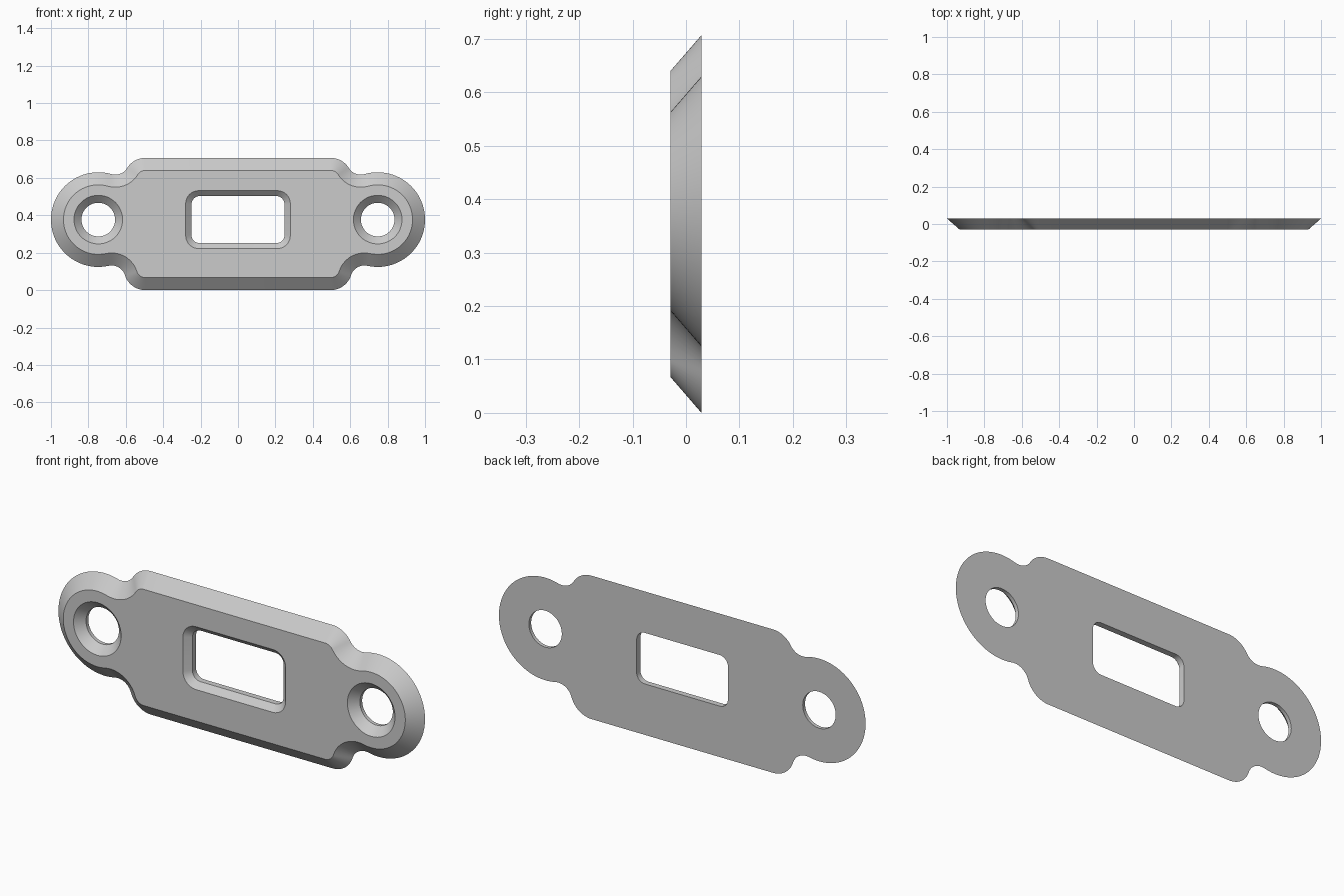
import bpy, bmesh
from math import atan2, cos, sin, pi, sqrt, radians
from mathutils import Vector

cube = bpy.data.objects.get("Cube")
if cube:
    bpy.data.objects.remove(cube)

HALF = 0.029          # half the plate thickness
HEIGHT = 0.707        # height of the middle body
MID = 0.377           # height of the hole and window centres
END_X = 0.747         # hole centre distance from the middle
END_R, CORNER_R, NECK_R = 0.253, 0.115, 0.075


def arc(centre, radius, start, end, steps):
    """Points on an arc, with both ends."""
    return [Vector((centre.x + radius * cos(start + (end - start) * i / steps),
                    centre.y + radius * sin(start + (end - start) * i / steps)))
            for i in range(steps + 1)]


def heading(a, b):
    return atan2(b.y - a.y, b.x - a.x)


def neck_centre(corner, end, side):
    """Centre of the hollow fillet touching the corner and the round end."""
    d1, d2 = END_R + NECK_R, CORNER_R + NECK_R
    gap = end - corner
    u = gap.normalized()
    a = (d2 * d2 - d1 * d1 + gap.length_squared) / (2 * gap.length)
    return corner + u * a + Vector((-u.y, u.x)) * side * sqrt(d2 * d2 - a * a)


def plate_outline(inset):
    """Closed outline, moved inwards by inset."""
    end = Vector((END_X, MID))
    top = Vector((0.495, HEIGHT - CORNER_R))
    low = Vector((0.495, CORNER_R))
    neck_t, neck_l = neck_centre(top, end, 1), neck_centre(low, end, -1)
    corner, neck, tip = CORNER_R - inset, NECK_R + inset, END_R - inset
    right = arc(top, corner, pi / 2, heading(top, neck_t), 12)[:-1]
    right += arc(neck_t, neck, heading(neck_t, top), heading(neck_t, end), 12)[:-1]
    right += arc(end, tip, heading(end, neck_t), heading(end, neck_l), 48)[:-1]
    right += arc(neck_l, neck, heading(neck_l, end), heading(neck_l, low), 12)[:-1]
    right += arc(low, corner, heading(low, neck_l), -pi / 2, 12)
    return right + [Vector((-p.x, p.y)) for p in reversed(right)]


def circle(x, radius):
    return arc(Vector((x, MID)), radius, 0, 2 * pi, 48)[:-1]


def window(half_w, half_h, radius):
    """Rounded rectangle round the middle."""
    points = []
    for i, (sx, sz) in enumerate(((1, 1), (-1, 1), (-1, -1), (1, -1))):
        c = Vector((sx * (half_w - radius), MID + sz * (half_h - radius)))
        points += arc(c, radius, i * pi / 2, (i + 1) * pi / 2, 8)
    return points


bm = bmesh.new()


def loft(levels):
    """Wall through (points, y) rings; returns the front and back edge loops."""
    rings = [[bm.verts.new((p.x, y, p.y)) for p in pts] for pts, y in levels]
    n = len(rings[0])
    for a, b in zip(rings, rings[1:]):
        for i in range(n):
            j = (i + 1) % n
            bm.faces.new((a[i], a[j], b[j], b[i]))
    return [[bm.edges.get((r[i], r[(i + 1) % n])) for i in range(n)]
            for r in (rings[0], rings[-1])]


# Bevelled rim
walls = [loft([(plate_outline(0.067), -HALF), (plate_outline(0), HALF)])]
# Countersunk screw holes
for x in (-END_X, END_X):
    walls.append(loft([(circle(x, 0.13), -HALF), (circle(x, 0.09), 0.011),
                       (circle(x, 0.09), HALF)]))
# Chamfered window
walls.append(loft([(window(0.28, 0.155, 0.07), -HALF), (window(0.249, 0.126, 0.045), 0.0),
                   (window(0.249, 0.126, 0.045), HALF)]))
# Flat front and back
for side, way in ((0, -1), (1, 1)):
    bmesh.ops.triangle_fill(bm, use_beauty=True, normal=(0, way, 0),
                            edges=[e for w in walls for e in w[side]])
bmesh.ops.recalc_face_normals(bm, faces=bm.faces)

mesh = bpy.data.meshes.new("mounting_plate")
bm.to_mesh(mesh)
bm.free()
plate = bpy.data.objects.new("mounting_plate", mesh)
bpy.context.collection.objects.link(plate)

# Plain grey finish
grey = bpy.data.materials.new("plain_grey")
grey.use_nodes = True
colour = (0.6, 0.6, 0.6, 1)
grey.diffuse_color = colour
grey.node_tree.nodes["Principled BSDF"].inputs["Base Color"].default_value = colour
mesh.materials.append(grey)

bpy.ops.object.select_all(action='DESELECT')
plate.select_set(True)
bpy.context.view_layer.objects.active = plate
bpy.ops.object.shade_smooth_by_angle(angle=radians(30))
